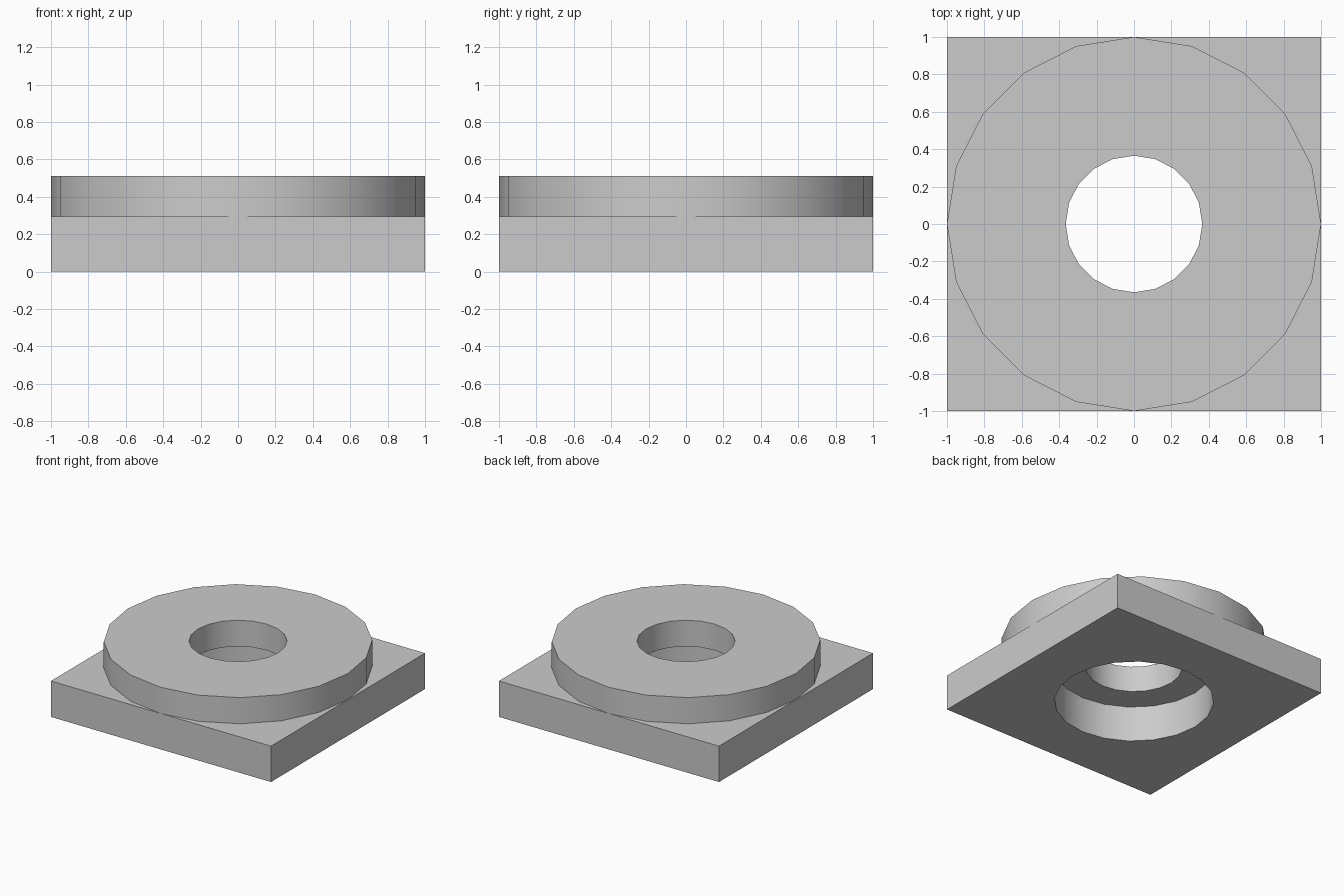
import bpy
import bmesh
from math import cos, sin, tau, radians

cube = bpy.data.objects.get("Cube")
if cube:
    bpy.data.objects.remove(cube)

grey = bpy.data.materials.new("plain grey")
grey.use_nodes = True
grey.diffuse_color = (0.6, 0.6, 0.6, 1)
grey.node_tree.nodes["Principled BSDF"].inputs["Base Color"].default_value = grey.diffuse_color

SIDES = 20
JOINT = 0.295   # height where the ring rests on the plate
TOP = 0.51


def circle(radius):
    return [(radius * cos(tau * i / SIDES), radius * sin(tau * i / SIDES))
            for i in range(SIDES)]


def holed_slab(name, outer, hole, z0, z1):
    """Slab between two heights, with an outer outline and a through hole."""
    bm = bmesh.new()
    rims = ([], [])
    for outline in (outer, hole):
        low, high = ([bm.verts.new((x, y, z)) for x, y in outline] for z in (z0, z1))
        # Walls around this outline
        for i in range(len(outline)):
            bm.faces.new((low[i - 1], low[i], high[i], high[i - 1]))
            for rim, loop in zip(rims, (low, high)):
                rim.append(bm.edges.get((loop[i - 1], loop[i])))
    # Caps between the outer outline and the hole
    for rim, up in zip(rims, (-1, 1)):
        bmesh.ops.triangle_fill(bm, edges=rim, use_beauty=True, normal=(0, 0, up))
    bmesh.ops.recalc_face_normals(bm, faces=bm.faces[:])
    mesh = bpy.data.meshes.new(name)
    bm.to_mesh(mesh)
    bm.free()
    mesh.materials.append(grey)
    obj = bpy.data.objects.new(name, mesh)
    bpy.context.collection.objects.link(obj)
    # Round walls are smooth, rims and corners stay sharp
    bpy.ops.object.select_all(action="DESELECT")
    obj.select_set(True)
    bpy.context.view_layer.objects.active = obj
    bpy.ops.object.shade_smooth_by_angle(angle=radians(30))
    return obj


# Square base with the wide bore, and the round collar with the narrow bore
square = [(-1, -1), (1, -1), (1, 1), (-1, 1)]
holed_slab("base_plate", square, circle(0.6), 0, JOINT)
holed_slab("collar_ring", circle(1), circle(0.365), JOINT, TOP)
